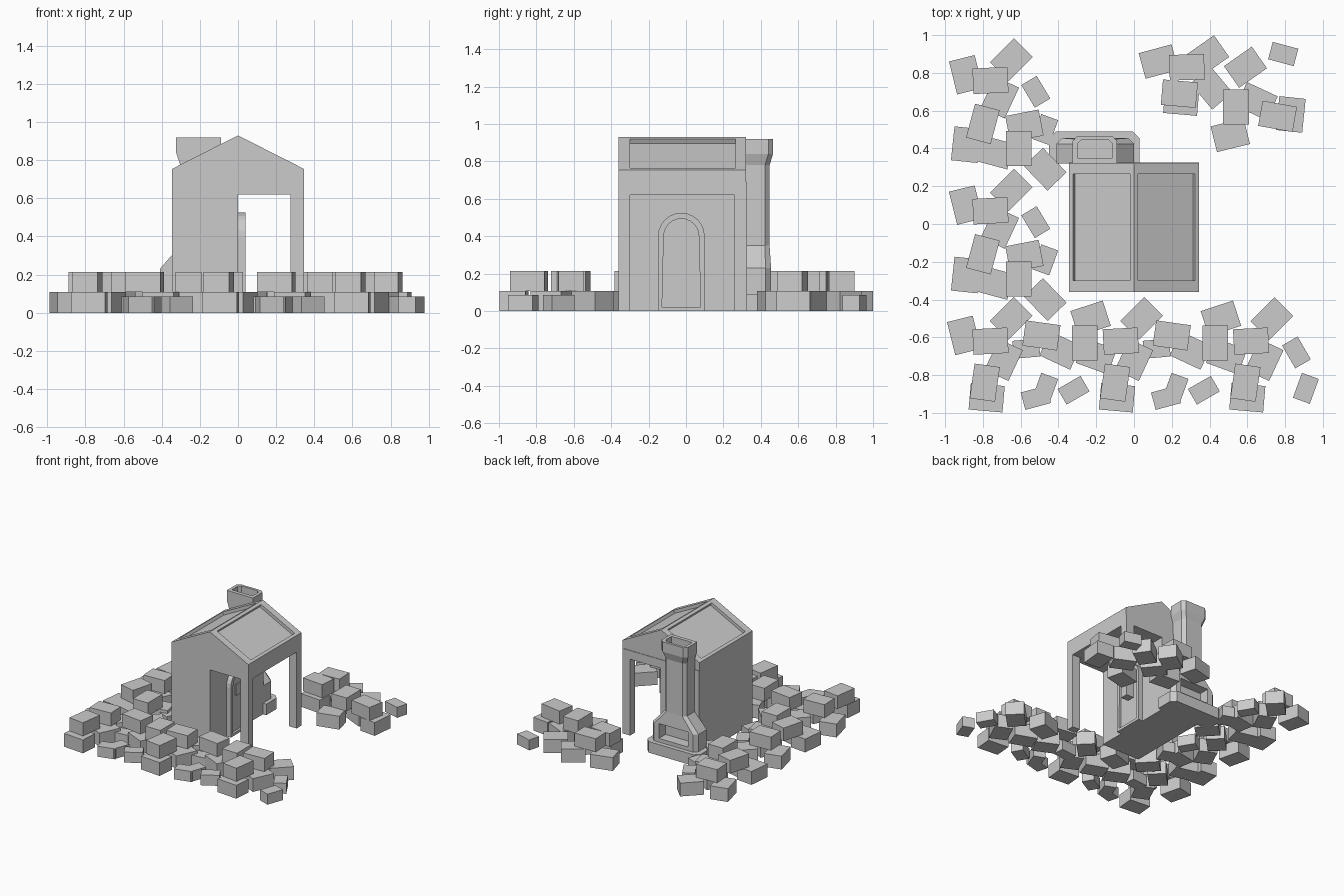
import bpy, bmesh, math
from mathutils import Matrix, Vector

cube = bpy.data.objects.get("Cube")
if cube:
    bpy.data.objects.remove(cube)

stone = bpy.data.materials.new("plain grey stone")
stone.use_nodes = True
GREY = (0.6, 0.6, 0.6, 1)
stone.diffuse_color = GREY
stone.node_tree.nodes["Principled BSDF"].inputs["Base Color"].default_value = GREY


def finish(name, bm):
    """Turn a bmesh into a named flat-shaded object."""
    bmesh.ops.recalc_face_normals(bm, faces=bm.faces[:])
    mesh = bpy.data.meshes.new(name)
    bm.to_mesh(mesh)
    bm.free()
    mesh.materials.append(stone)
    obj = bpy.data.objects.new(name, mesh)
    bpy.context.collection.objects.link(obj)
    return obj


def add_box(bm, centre, size, angle=0):
    matrix = (Matrix.Translation(centre)
              @ Matrix.Rotation(math.radians(angle), 4, "Z")
              @ Matrix.Diagonal((*size, 1)))
    bmesh.ops.create_cube(bm, size=1, matrix=matrix)


def box(name, x, y, z):
    bm = bmesh.new()
    low, high = Vector((x[0], y[0], z[0])), Vector((x[1], y[1], z[1]))
    add_box(bm, (low + high) / 2, high - low)
    return finish(name, bm)


def prism(points, direction):
    """Extrude a closed outline along a direction."""
    bm = bmesh.new()
    face = bm.faces.new([bm.verts.new(p) for p in points])
    result = bmesh.ops.extrude_face_region(bm, geom=[face])
    verts = [v for v in result["geom"] if isinstance(v, bmesh.types.BMVert)]
    bmesh.ops.translate(bm, verts=verts, vec=direction)
    bmesh.ops.recalc_face_normals(bm, faces=bm.faces[:])
    bm.normal_update()
    return bm


def sink(bm, face, depth):
    """Push a face inward with side walls around it."""
    shift = -depth * face.normal
    new = bmesh.ops.extrude_discrete_faces(bm, faces=[face])["faces"][0]
    bmesh.ops.translate(bm, verts=new.verts[:], vec=shift)


def loft(name, rings):
    """Join a stack of equal-length rings and cap both ends."""
    bm = bmesh.new()
    loops = [[bm.verts.new(p) for p in ring] for ring in rings]
    for lower, upper in zip(loops, loops[1:]):
        for i in range(len(lower)):
            j = (i + 1) % len(lower)
            bm.faces.new((lower[i], lower[j], upper[j], upper[i]))
    bm.faces.new(loops[0][::-1])
    bm.faces.new(loops[-1])
    return finish(name, bm)


# House body and open porch
HALF, FRONT, BACK = 0.345, -0.36, 0.325
POST, LINTEL, WALL_TOP = 0.275, 0.62, 0.69
box("room_walls", (-HALF, 0), (FRONT, BACK), (0, WALL_TOP))
box("porch_ceiling", (0, HALF), (FRONT, BACK), (LINTEL, WALL_TOP))
box("front_post", (POST, HALF), (FRONT, -0.3), (0, LINTEL))
box("back_post", (POST, HALF), (0.26, BACK), (0, LINTEL))

# Gable roof with a sunken panel on each slope
EAVE, RIDGE = 0.755, 0.93
gable = [(-HALF, WALL_TOP), (HALF, WALL_TOP), (HALF, EAVE), (0, RIDGE), (-HALF, EAVE)]
bm = prism([(x, FRONT, z) for x, z in gable], (0, BACK - FRONT - 0.004, 0))
slopes = [f for f in bm.faces if f.normal.z > 0.5]
bmesh.ops.inset_individual(bm, faces=slopes, thickness=0.034)
for face in slopes:
    for v in face.verts:
        v.co.y = -0.3 if v.co.y < 0 else 0.265
    bm.normal_update()
    sink(bm, face, 0.025)
finish("roof", bm)

# Arched door with a sunken leaf and small window
DOOR_Y, RADIUS, SPRING = -0.025, 0.125, 0.4
arch = [(DOOR_Y - RADIUS, 0), (DOOR_Y + RADIUS, 0)]
for i in range(13):
    a = math.pi * i / 12
    arch.append((DOOR_Y + RADIUS * math.cos(a), SPRING + RADIUS * math.sin(a)))
bm = prism([(0, y, z) for y, z in arch], (0.04, 0, 0))
leaf = max(bm.faces, key=lambda f: f.calc_center_median().x)
bmesh.ops.inset_individual(bm, faces=[leaf], thickness=0.031)
bm.normal_update()
sink(bm, leaf, 0.018)
finish("door", bm)
box("door_window", (0.02, 0.03), (-0.067, 0.02), (0.305, 0.395))


# Chimney and hearth
def plan(z, left, right, rear, cut, near=0.32):
    """Rectangle with its two rear corners cut off."""
    return [(left, near, z), (right, near, z), (right, rear - cut, z),
            (right - cut, rear, z), (left + cut, rear, z), (left, rear - cut, z)]


loft("hearth_slab", [plan(z, -0.45, 0.03, 0.49, 0.037) for z in (0, 0.09)])
chimney = loft("chimney", [
    plan(0.09, -0.41, 0, 0.455, 0.03),
    plan(0.23, -0.41, 0, 0.455, 0.03),
    plan(0.35, -0.305, -0.11, 0.447, 0.025),
    plan(0.78, -0.305, -0.11, 0.447, 0.025),
    plan(0.84, -0.325, -0.09, 0.465, 0.025),
    plan(0.92, -0.325, -0.09, 0.465, 0.025),
    plan(0.92, -0.3, -0.115, 0.445, 0.02, 0.35),
    plan(0.82, -0.3, -0.115, 0.445, 0.02, 0.35),
])
cutter = box("firebox_cutter", (-0.335, -0.075), (0.37, 0.6), (0.12, 0.24))
cutter.hide_render = True
cutter.hide_set(True)
cutter.display_type = "WIRE"
cut = chimney.modifiers.new("firebox", "BOOLEAN")
cut.operation = "DIFFERENCE"
cut.solver = "EXACT"
cut.object = cutter

# Rubble blocks: x and y in hundredths, then turn in degrees
layers = {
    "lower_blocks": ((0.18, 0.14), (0, 0.108), bmesh.new()),
    "upper_blocks": ((0.185, 0.135), (0.108, 0.215), bmesh.new()),
    "small_blocks": ((0.14, 0.095), (0, 0.085), bmesh.new()),
}


def scatter(layer, spots, copies=1, step=(0, 0)):
    (width, depth), (low, high), bm = layers[layer]
    for n in range(copies):
        for x, y, turn in spots:
            centre = (x / 100 + n * step[0], y / 100 + n * step[1], (low + high) / 2)
            add_box(bm, centre, (width, depth, high - low), turn)


# Heaps along the right side
down = (0, -0.69)
scatter("upper_blocks", [(-76, 76, 3), (-80, 53, 75), (-61, 40, 90)], 2, down)
scatter("lower_blocks", [(-89, 79, 104), (-65, 87, 45), (-71, 67, 65), (-89, 42, 84),
                         (-58, 52, 11), (-47, 29, -46), (-74, 38, -15)], 2, down)
scatter("small_blocks", [(-52, 70, -59), (-47, 50, 70)], 2, down)

# Heaps along the front
across = (0.69, 0)
scatter("upper_blocks", [(-76, -62, 3), (-79, -84, 82)], 3, across)
scatter("lower_blocks", [(-65, -50, 45), (-78, -92, -5), (-69, -72, 65)], 3, across)
scatter("upper_blocks", [(-49, -59, -8), (-26, -63, 90)], 2, across)
scatter("lower_blocks", [(-23, -50, 18), (-39, -67, -25), (-20, -70, -20)], 2, across)
scatter("small_blocks", [(-52, -92, 15), (-47, -87, 70), (-32, -88, 30),
                         (-57, -66, 5)], 2, across)
scatter("lower_blocks", [(-90, -59, 104)])
scatter("small_blocks", [(86, -68, -60), (91, -87, 70)])

# Heap at the back left corner
scatter("upper_blocks", [(28, 83, 2), (24, 69, -5), (54, 62, 90), (76, 57, -10)])
scatter("lower_blocks", [(13, 86, 15), (39, 89, 35), (41, 72, -50), (25, 65, -5),
                         (51, 47, 14), (65, 65, -25), (83, 58, 84), (59, 83, 35)])
scatter("small_blocks", [(79, 90, -15)])

for layer, (_, _, bm) in layers.items():
    finish(layer, bm)
